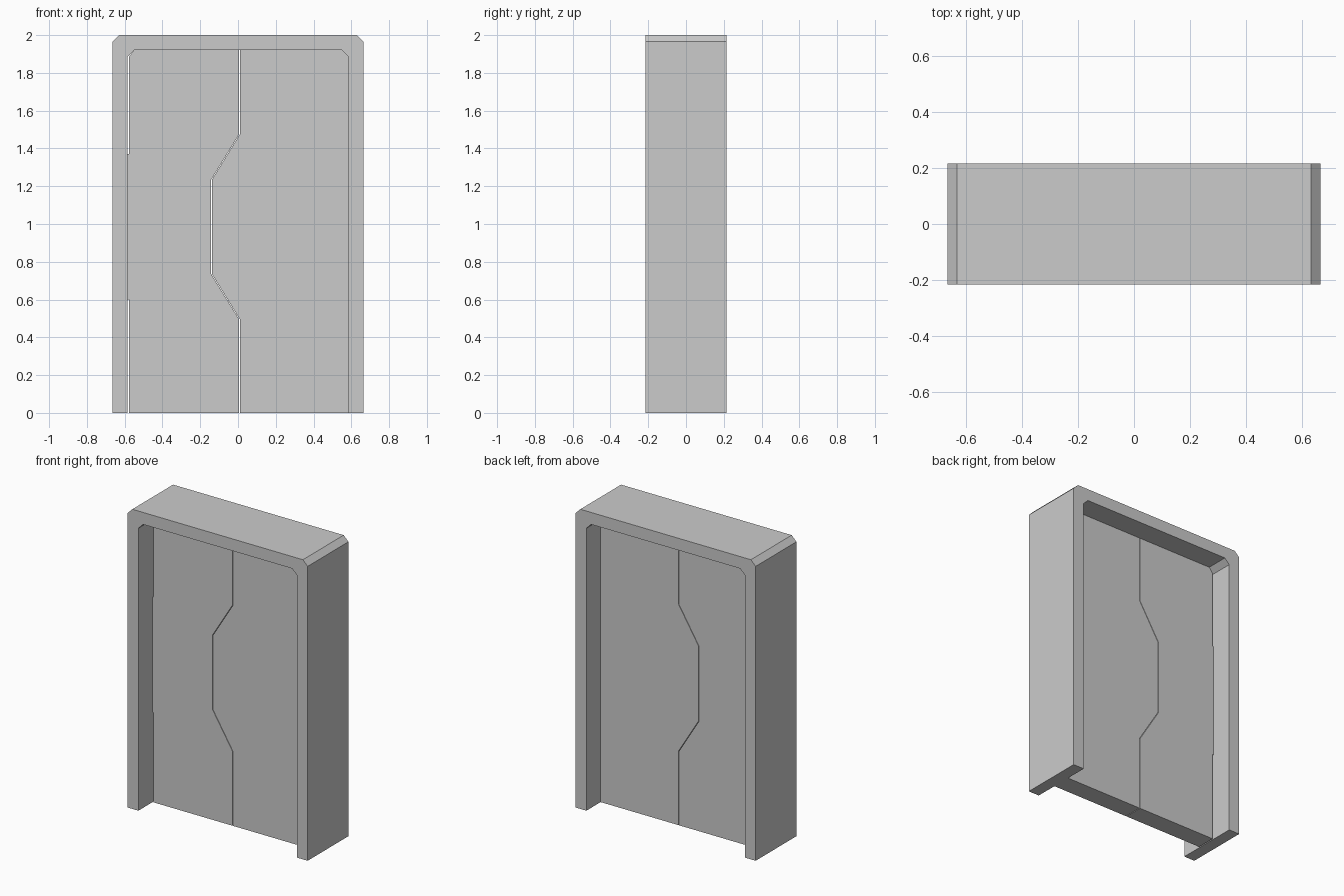
import bpy
import bmesh

cube = bpy.data.objects.get("Cube")
if cube:
    bpy.data.objects.remove(cube, do_unlink=True)

grey = bpy.data.materials.new("plain grey")
grey.use_nodes = True
colour = (0.6, 0.6, 0.6, 1)
grey.diffuse_color = colour
grey.node_tree.nodes["Principled BSDF"].inputs["Base Color"].default_value = colour

HALF_WIDTH, HEIGHT, HALF_DEPTH = 0.665, 2.0, 0.215
OPEN_X, OPEN_Z = 0.585, 1.92
CHAMFER = 0.035
DOOR_HALF = 0.065
GAP = 0.004


def extrude_outline(name, outline, half_depth):
    """Solid from an x-z outline, centred on y = 0."""
    bm = bmesh.new()
    face = bm.faces.new([bm.verts.new((x, -half_depth, z)) for x, z in outline])
    result = bmesh.ops.extrude_face_region(bm, geom=[face])
    moved = [v for v in result["geom"] if isinstance(v, bmesh.types.BMVert)]
    bmesh.ops.translate(bm, verts=moved, vec=(0, 2 * half_depth, 0))
    bmesh.ops.recalc_face_normals(bm, faces=bm.faces)
    mesh = bpy.data.meshes.new(name)
    bm.to_mesh(mesh)
    bm.free()
    mesh.materials.append(grey)
    obj = bpy.data.objects.new(name, mesh)
    bpy.context.collection.objects.link(obj)
    return obj


def arch(half_width, top):
    """Open arch with cut corners, from left foot to right foot."""
    side = [(half_width, 0), (half_width, top - CHAMFER), (half_width - CHAMFER, top)]
    return [(-x, z) for x, z in side] + side[::-1]


# Door surround: outer arch joined to inner arch
extrude_outline("door_frame",
                arch(HALF_WIDTH, HEIGHT) + arch(OPEN_X, OPEN_Z)[::-1], HALF_DEPTH)

# Stepped meeting line of the two sliding panels
seam = [(0.008, 0), (0.008, 0.495), (-0.14, 0.735),
        (-0.14, 1.235), (0.008, 1.475), (0.008, OPEN_Z)]

# Panel on the -x side, with a narrow slit above and below its middle
slit = OPEN_X - 0.007
outer_edge = [(-OPEN_X + CHAMFER, OPEN_Z), (-slit, OPEN_Z - CHAMFER),
              (-slit, 1.37), (-OPEN_X, 1.37), (-OPEN_X, 0.6),
              (-slit, 0.6), (-slit, 0)]
extrude_outline("right_door_panel",
                [(x - GAP / 2, z) for x, z in seam] + outer_edge, DOOR_HALF)

# Panel on the +x side
extrude_outline("left_door_panel",
                [(x + GAP / 2, z) for x, z in seam]
                + arch(OPEN_X, OPEN_Z)[3:], DOOR_HALF)
